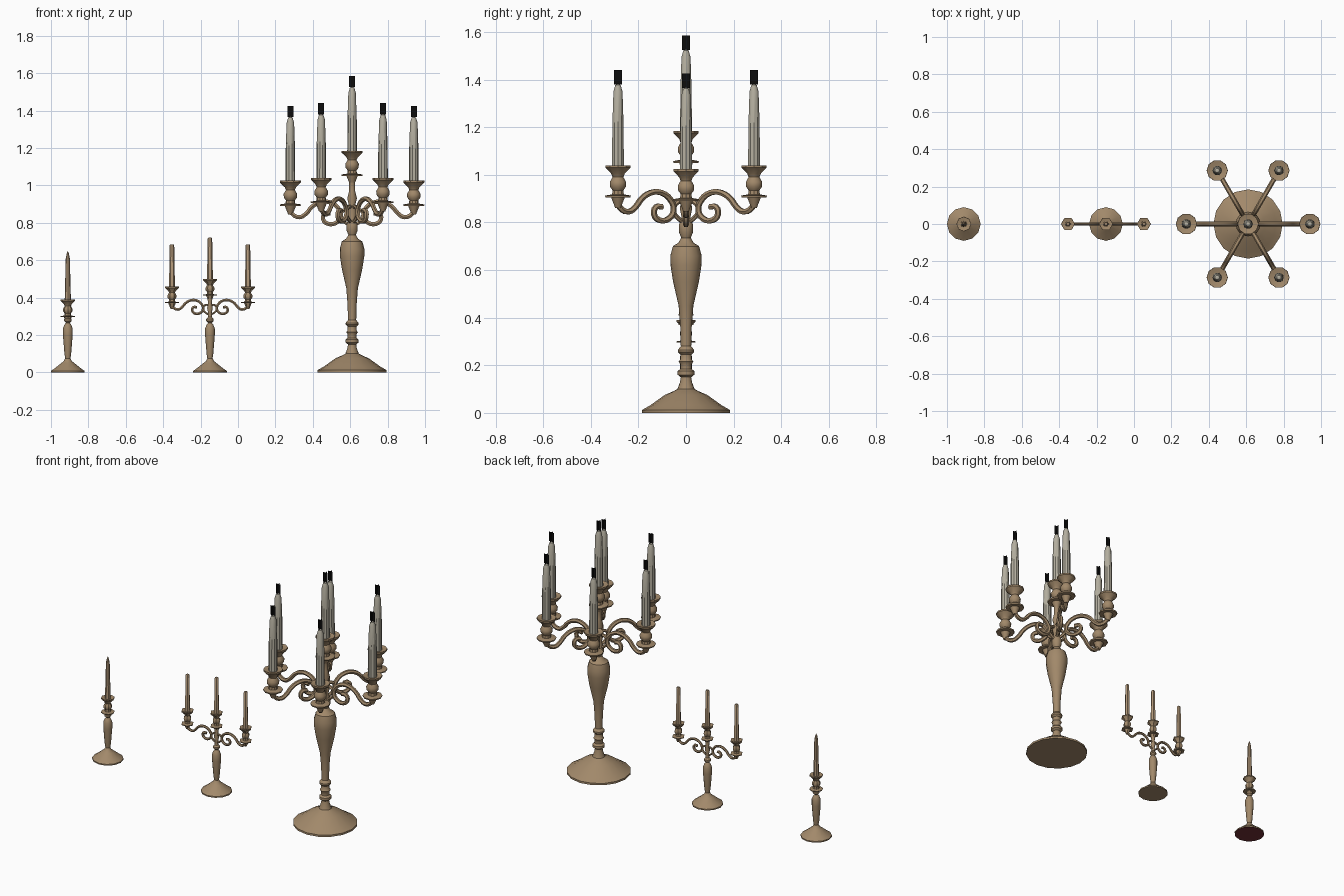
import bpy, bmesh, math
from mathutils import Matrix, Vector

if "Cube" in bpy.data.objects:
    bpy.data.objects.remove(bpy.data.objects["Cube"], do_unlink=True)


def material(name, rgb):
    m = bpy.data.materials.new(name)
    m.use_nodes = True
    m.diffuse_color = (*rgb, 1)
    bsdf = m.node_tree.nodes["Principled BSDF"]
    bsdf.inputs["Base Color"].default_value = (*rgb, 1)
    bsdf.inputs["Roughness"].default_value = 0.6
    return m


brass = material("aged brass", (0.36, 0.25, 0.145))
wax = material("grey wax", (0.46, 0.43, 0.35))
tan_wax = material("tan wax", (0.44, 0.31, 0.19))
black = material("wick black", (0.004, 0.004, 0.004))
felt = material("dark red felt", (0.16, 0.03, 0.035))


def add(name, mesh, mats, smooth=True):
    ob = bpy.data.objects.new(name, mesh)
    bpy.context.collection.objects.link(ob)
    for m in mats:
        mesh.materials.append(m)
    if smooth:
        bpy.ops.object.select_all(action="DESELECT")
        ob.select_set(True)
        bpy.context.view_layer.objects.active = ob
        bpy.ops.object.shade_smooth_by_angle(angle=math.radians(35))
    return ob


def lathe(name, profile, sides, at, mat, scale=1.0, under=None):
    """Turn an (r, z) profile about a vertical axis at the given place."""
    bm = bmesh.new()
    vs = [bm.verts.new((r, 0, z)) for r, z in profile]
    es = [bm.edges.new(pair) for pair in zip(vs, vs[1:])]
    bmesh.ops.spin(bm, geom=vs + es, axis=(0, 0, 1), cent=(0, 0, 0),
                   steps=sides, angle=math.tau)
    bmesh.ops.remove_doubles(bm, verts=bm.verts, dist=1e-5)
    bmesh.ops.recalc_face_normals(bm, faces=bm.faces)
    if under:
        for f in bm.faces:
            if f.normal.z < -0.9 and f.calc_center_median().z < 0.001:
                f.material_index = 1
    bm.transform(Matrix.Translation(at) @ Matrix.Scale(scale, 4))
    mesh = bpy.data.meshes.new(name)
    bm.to_mesh(mesh)
    bm.free()
    return add(name, mesh, [mat, under] if under else [mat])


def tube(name, path, radius, place):
    """Sweep a round rod along (r, z) points, then move it by a matrix."""
    cu = bpy.data.curves.new(name, "CURVE")
    cu.dimensions = "3D"
    cu.bevel_depth, cu.bevel_resolution = radius, 1
    cu.resolution_u, cu.use_fill_caps = 3, True
    sp = cu.splines.new("BEZIER")
    sp.bezier_points.add(len(path) - 1)
    for bp, (r, z) in zip(sp.bezier_points, path):
        bp.co = (r, 0, z)
        bp.handle_left_type = bp.handle_right_type = "AUTO"
    helper = bpy.data.objects.new("helper", cu)
    bpy.context.collection.objects.link(helper)
    deps = bpy.context.evaluated_depsgraph_get()
    mesh = bpy.data.meshes.new_from_object(helper.evaluated_get(deps))
    bpy.data.objects.remove(helper, do_unlink=True)
    mesh.transform(place)
    mesh.materials.clear()
    return add(name, mesh, [brass])


def wick(name, at, half, height):
    """Two crossed upright cards."""
    bm = bmesh.new()
    for d in (Vector((half, 0, 0)), Vector((0, half, 0))):
        up = Vector((0, 0, height))
        bm.faces.new([bm.verts.new(Vector(at) + p) for p in (-d, d, d + up, up - d)])
    mesh = bpy.data.meshes.new(name)
    bm.to_mesh(mesh)
    bm.free()
    add(name, mesh, [black], smooth=False)


# Shared profiles
CUP = [(0, 0), (.055, 0), (.057, .008), (.026, .013), (.024, .03), (.035, .045),
       (.036, .065), (.024, .085), (.03, .1), (.056, .125), (.056, .135),
       (.03, .128), (0, .125)]
TAPER = [(0, .12), (.026, .12), (.025, .3), (.02, .445), (.012, .472), (0, .478)]
ARM = [(.33, .9), (.322, .865), (.28, .845), (.245, .865), (.215, .9), (.17, .925),
       (.12, .925), (.075, .895), (.06, .85), (.085, .815), (.13, .81),
       (.155, .835), (.145, .865), (.115, .865)]
BRACKET = [(.0, .8), (.035, .815), (.06, .85), (.04, .885), (.0, .88)]
DROP = [(0, -.045), (.012, -.045), (.022, -.02), (.03, 0), (0, 0)]


def holder(name, at, s, sides):
    lathe(name + "_cup", CUP, sides, at, brass, s)
    lathe(name + "_drop", DROP, sides, at, brass, s)


# Large seven-light candelabrum
X = .61
lathe("large_stem", [
    (0, 0), (.185, 0), (.185, .012), (.15, .032), (.09, .075), (.055, .09),
    (.036, .1), (.025, .13), (.022, .15), (.035, .16), (.035, .175), (.024, .185),
    (.024, .205), (.031, .215), (.024, .225), (.024, .245), (.034, .255),
    (.034, .265), (.022, .28), (.024, .36), (.031, .45), (.054, .55), (.065, .62),
    (.066, .66), (.055, .7), (.032, .715), (.02, .735), (.03, .76), (.03, .79),
    (.018, .82), (.026, .86), (.018, .9), (.026, .93), (.016, .97), (.016, 1.02),
    (.025, 1.05), (0, 1.05)], 16, (X, 0, 0), brass)
lights = [("large_center", Vector((X, 0, 1.05)))]
for i in range(6):
    a = i * math.pi / 3
    dz = -.015 if i % 3 == 0 else 0
    place = Matrix.Translation((X, 0, dz)) @ Matrix.Rotation(a, 4, "Z")
    tube(f"large_arm_{i}", ARM, .013, place)
    tube(f"large_bracket_{i}", BRACKET, .01, place)
    lights.append((f"large_{i}", place @ Vector((.33, 0, .905))))
for name, at in lights:
    holder(name, at, 1, 10)
    lathe(name + "_candle", TAPER, 10, at, wax)
    wick(name + "_wick", at + Vector((0, 0, .475)), .016, .06)

# Stem shared by the two small holders
SMALL = [(0, 0), (.09, 0), (.09, .008), (.07, .022), (.035, .05), (.022, .06),
         (.014, .075), (.018, .1), (.026, .2), (.026, .235), (.018, .255),
         (.01, .265), (.02, .275), (.02, .285), (.011, .295)]

# Three-light candelabrum
X = -.15
lathe("middle_stem", SMALL + [(.01, .32), (.015, .345), (.01, .37), (.015, .41),
                              (0, .41)], 12, (X, 0, 0), brass)
S = .61
lights = [("middle_center", Vector((X, 0, .41)), .72)]
for side, a in (("left", 0), ("right", math.pi)):
    place = (Matrix.Translation((X, 0, .385 - .925 * S))
             @ Matrix.Rotation(a, 4, "Z") @ Matrix.Scale(S, 4))
    tube(f"middle_{side}_arm", ARM, .013, place)
    tube(f"middle_{side}_bracket", BRACKET, .01, place)
    lights.append((f"middle_{side}", Vector((X + .203 * math.cos(a), 0, .37)), .685))
for name, at, top in lights:
    holder(name, at, .66, 6)
    h = top - at.z
    lathe(name + "_candle", [(0, .08), (.016, .08), (.012, h - .005), (.008, h), (0, h)],
          6, at, tan_wax)

# Single candlestick
X = -.91
lathe("single_stem", SMALL + [(.014, .3), (0, .3)], 12, (X, 0, 0), brass, under=felt)
holder("single", Vector((X, 0, .295)), .7, 8)
lathe("single_candle", [(0, .37), (.017, .37), (.011, .61), (.006, .635), (0, .65)],
      8, (X, 0, 0), tan_wax)
